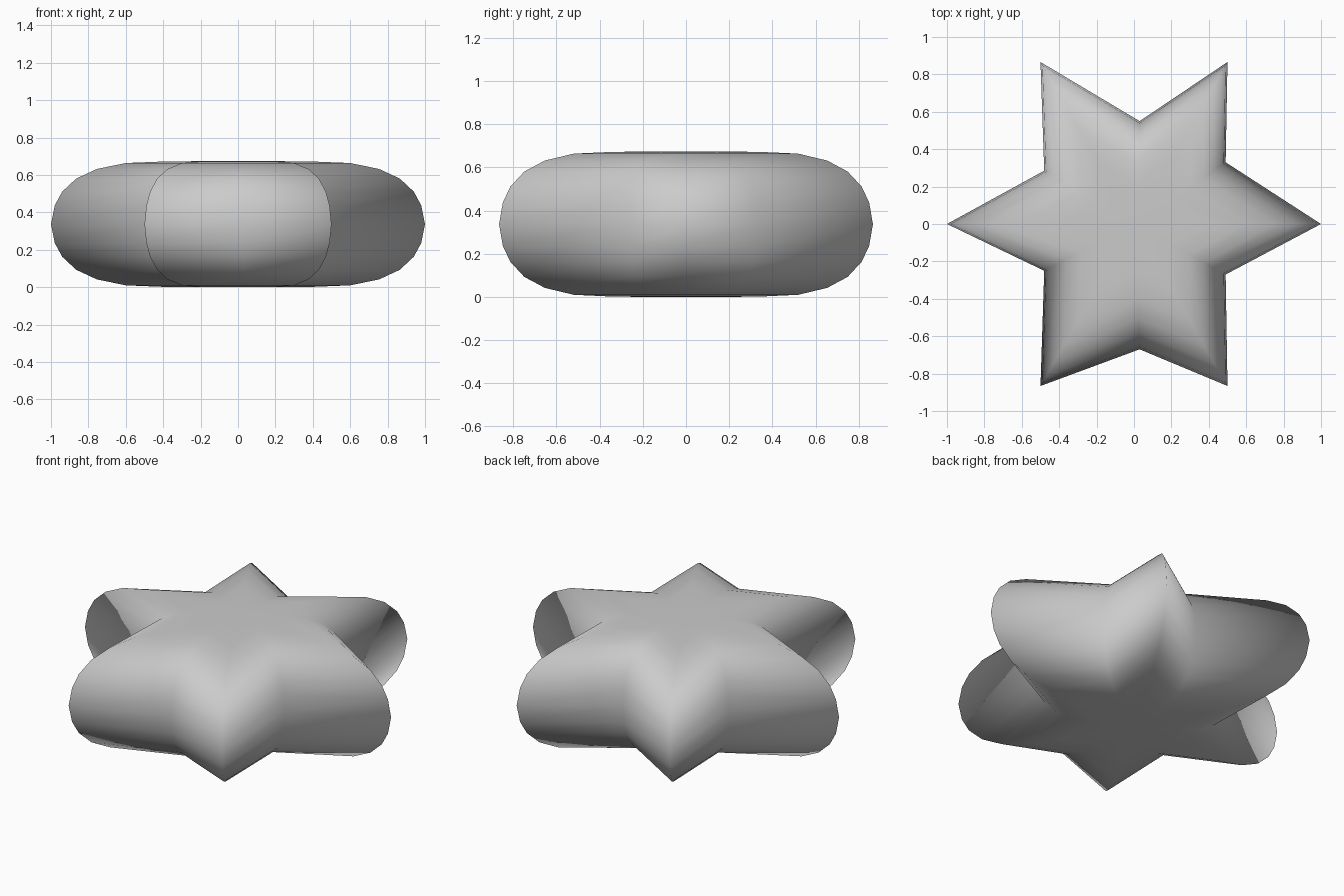
import bpy, bmesh
from math import cos, sin, radians

if "Cube" in bpy.data.objects:
    bpy.data.objects.remove(bpy.data.objects["Cube"])

# Star outline: six even tips, with slightly uneven notches between them
notches = [(0.49, 0.33), (0.03, 0.55), (-0.48, 0.285),
           (-0.48, -0.25), (0.03, -0.67), (0.49, -0.27)]
outline = []
for i, notch in enumerate(notches):
    a = radians(60 * i)
    outline += [(cos(a), sin(a)), notch]

# Rounded profile: outline scale and height above the middle plane
MID = 0.337
upper = [(0.98, 0.10), (0.94, 0.174), (0.865, 0.244), (0.755, 0.295),
         (0.60, 0.327), (0.40, 0.335), (0.20, 0.337)]
profile = [(s, -h) for s, h in reversed(upper)] + [(1.0, 0.0)] + upper

# Stack scaled star rings and close both ends at a centre point
bm = bmesh.new()
rings = [[bm.verts.new((x * s, y * s, MID + h)) for x, y in outline]
         for s, h in profile]
n = len(outline)
for low, high in zip(rings, rings[1:]):
    for i in range(n):
        j = (i + 1) % n
        bm.faces.new((low[i], low[j], high[j], high[i]))
bottom = bm.verts.new((0, 0, 0))
top = bm.verts.new((0, 0, 2 * MID))
for i in range(n):
    j = (i + 1) % n
    bm.faces.new((bottom, rings[0][j], rings[0][i]))
    bm.faces.new((top, rings[-1][i], rings[-1][j]))
bmesh.ops.recalc_face_normals(bm, faces=bm.faces[:])
for f in bm.faces:
    f.smooth = True

# Puffy star body
mesh = bpy.data.meshes.new("puffy_star")
bm.to_mesh(mesh)
bm.free()
star = bpy.data.objects.new("puffy_star", mesh)
bpy.context.collection.objects.link(star)
